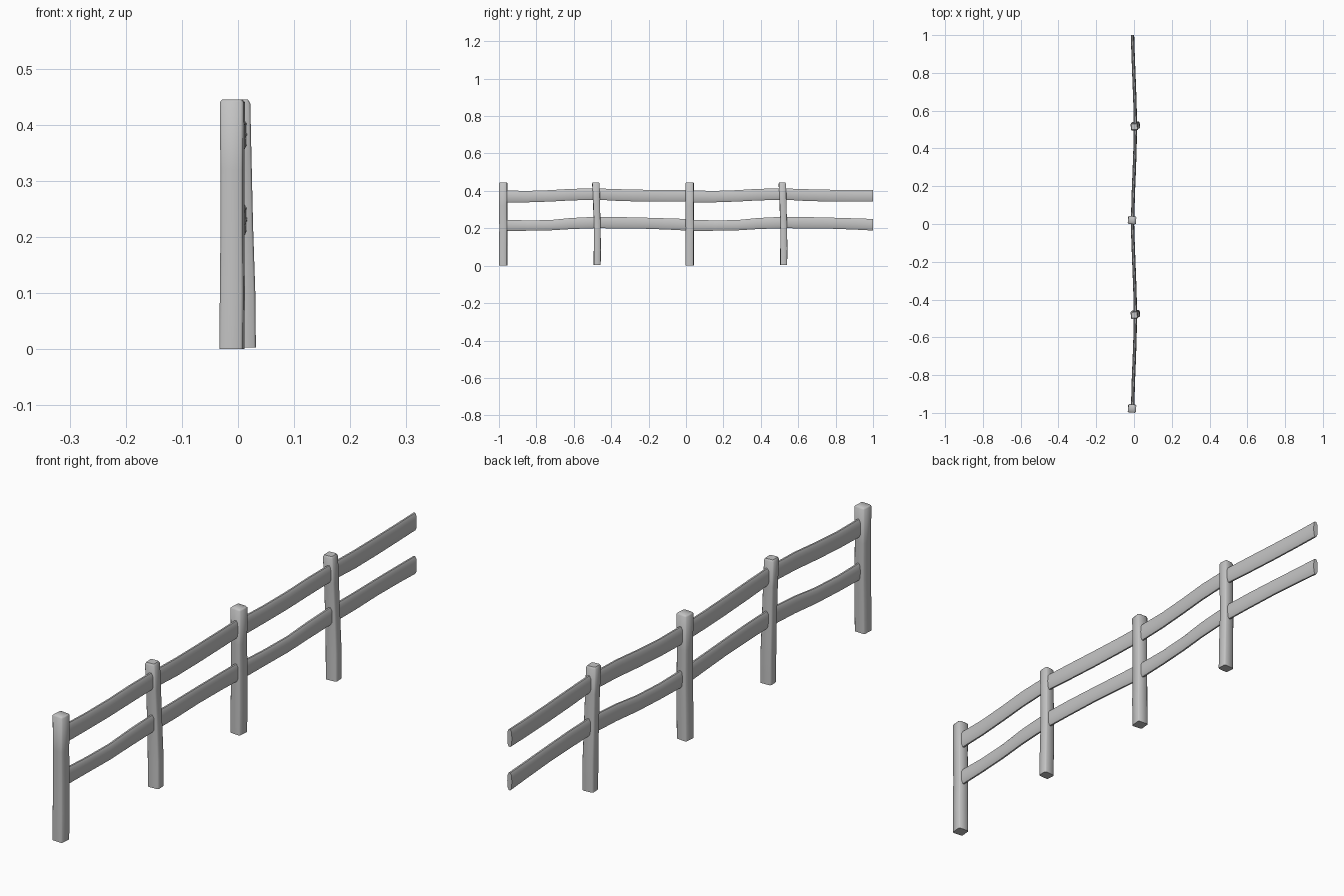
import bpy, bmesh, math
from mathutils import Vector

if "Cube" in bpy.data.objects:
    bpy.data.objects.remove(bpy.data.objects["Cube"])

wood = bpy.data.materials.new("weathered grey")
wood.use_nodes = True
grey = (0.55, 0.55, 0.55, 1)
wood.diffuse_color = grey
wood.node_tree.nodes["Principled BSDF"].inputs["Base Color"].default_value = grey


def loft(name, rings):
    """Skin a list of equal-length point rings into a closed, smooth solid."""
    bm = bmesh.new()
    loops = [[bm.verts.new(p) for p in ring] for ring in rings]
    n = len(loops[0])
    for a, b in zip(loops, loops[1:]):
        for i in range(n):
            j = (i + 1) % n
            bm.faces.new((a[i], a[j], b[j], b[i]))
    bm.faces.new(loops[0])
    bm.faces.new(loops[-1])
    bmesh.ops.recalc_face_normals(bm, faces=bm.faces)
    mesh = bpy.data.meshes.new(name)
    bm.to_mesh(mesh)
    bm.free()
    mesh.materials.append(wood)
    obj = bpy.data.objects.new(name, mesh)
    bpy.context.collection.objects.link(obj)
    bpy.ops.object.select_all(action="DESELECT")
    obj.select_set(True)
    bpy.context.view_layer.objects.active = obj
    bpy.ops.object.shade_smooth_by_angle(angle=math.radians(50))
    return obj


def post(name, y, sections, twist):
    """Rough square post; sections are (z, x, y shift, half x, half y)."""
    rings = []
    for z, cx, dy, hx, hy in sections:
        ring = []
        for sx, sy in ((1, 1), (-1, 1), (-1, -1), (1, -1)):
            # Each corner is cut by a small chamfer
            cuts = [(1, 0.8), (0.8, 1)]
            if sx * sy < 0:
                cuts.reverse()
            for kx, ky in cuts:
                px, py = sx * kx * hx, sy * ky * hy
                px, py = px - twist * py, py + twist * px
                ring.append(Vector((cx + px, y + dy + py, z)))
        rings.append(ring)
    return loft(name, rings)


def rail(name, start, sections):
    """Thin plank with bevelled long edges; sections are (y, x, z low, z high)."""
    rings = []
    for y, x, low, high in sections:
        mid, hz = (low + high) / 2, (high - low) / 2
        profile = [(0.003, 1), (0.008, 0.7), (0.009, 0), (0.008, -0.7), (0.003, -1)]
        profile += [(-px, -pz) for px, pz in profile]
        rings.append([Vector((x + px, start + y, mid + pz * hz)) for px, pz in profile])
    return loft(name, rings)


straight = [
    (0.0, -0.011, 0, 0.021, 0.021),
    (0.1, -0.010, 0, 0.021, 0.021),
    (0.2, -0.010, 0.001, 0.020, 0.021),
    (0.32, -0.010, 0, 0.020, 0.021),
    (0.44, -0.010, 0, 0.021, 0.021),
    (0.445, -0.010, 0, 0.017, 0.017),
]
leaning = [
    (0.003, 0.010, 0.002, 0.021, 0.018),
    (0.1, 0.009, 0.003, 0.021, 0.018),
    (0.22, 0.006, 0.002, 0.020, 0.017),
    (0.35, 0.004, -0.002, 0.019, 0.018),
    (0.438, 0.002, -0.005, 0.019, 0.019),
    (0.445, 0.002, -0.005, 0.015, 0.015),
]
upper = [
    (0, -0.007, 0.338, 0.402), (0.13, -0.004, 0.339, 0.400),
    (0.25, 0.001, 0.343, 0.404), (0.36, 0.005, 0.349, 0.411),
    (0.5, 0.007, 0.353, 0.413), (0.62, 0.005, 0.346, 0.409),
    (0.75, 0.000, 0.343, 0.406), (0.88, -0.005, 0.342, 0.404),
    (0.975, -0.008, 0.342, 0.404),
]
lower = [
    (0, -0.007, 0.186, 0.246), (0.13, -0.004, 0.187, 0.242),
    (0.25, 0.001, 0.189, 0.244), (0.36, 0.005, 0.196, 0.255),
    (0.5, 0.007, 0.201, 0.262), (0.62, 0.005, 0.199, 0.260),
    (0.75, 0.000, 0.198, 0.257), (0.88, -0.005, 0.193, 0.253),
    (0.975, -0.008, 0.188, 0.250),
]

# The two-bay section repeats along the fence
for section, (first, middle) in enumerate(((-0.977, -0.477), (0.02, 0.52)), 1):
    post(f"straight_post_{section}", first, straight, -0.08)
    post(f"leaning_post_{section}", middle, leaning, 0.06)
    start = -0.975 if section == 1 else 0.025
    rail(f"upper_rail_{section}", start, upper)
    rail(f"lower_rail_{section}", start, lower)
